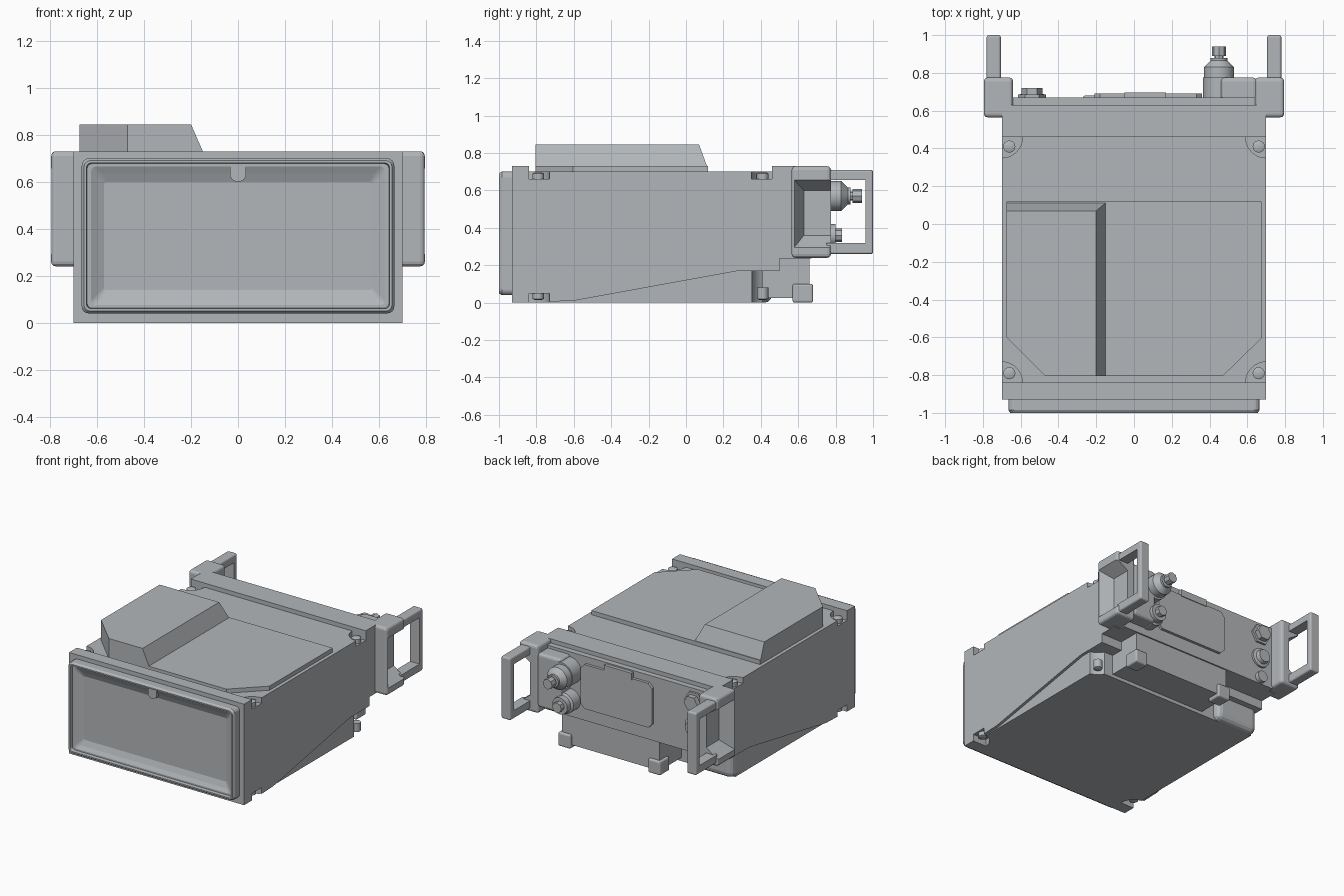
import bpy, bmesh, math
from mathutils import Vector

old = bpy.data.objects.get("Cube")
if old:
    bpy.data.objects.remove(old, do_unlink=True)

grey = bpy.data.materials.new("satin grey")
grey.use_nodes = True
colour = (0.45, 0.47, 0.49, 1)
grey.diffuse_color = colour
grey.node_tree.nodes["Principled BSDF"].inputs["Base Color"].default_value = colour


def loft(name, rings, smooth=False):
    """Skin a list of matching point rings and cap both ends."""
    bm = bmesh.new()
    loops = [[bm.verts.new(p) for p in ring] for ring in rings]
    n = len(loops[0])
    for a, b in zip(loops, loops[1:]):
        for i in range(n):
            j = (i + 1) % n
            bm.faces.new((a[i], a[j], b[j], b[i]))
    bm.faces.new(loops[0])
    bm.faces.new(loops[-1][::-1])
    bmesh.ops.recalc_face_normals(bm, faces=bm.faces)
    mesh = bpy.data.meshes.new(name)
    bm.to_mesh(mesh)
    bm.free()
    mesh.materials.append(grey)
    obj = bpy.data.objects.new(name, mesh)
    bpy.context.collection.objects.link(obj)
    if smooth:
        activate(obj)
        bpy.ops.object.shade_smooth_by_angle(angle=math.radians(30))
    return obj


def activate(obj):
    bpy.ops.object.select_all(action="DESELECT")
    obj.select_set(True)
    bpy.context.view_layer.objects.active = obj


def prism(name, pts, axis, lo, hi):
    def at(p, d):
        q = list(p)
        q.insert("xyz".index(axis), d)
        return Vector(q)
    return loft(name, [[at(p, d) for p in pts] for d in (lo, hi)])


def box(name, x, y, z, bevel=0):
    pts = [(x[0], y[0]), (x[1], y[0]), (x[1], y[1]), (x[0], y[1])]
    obj = prism(name, pts, "z", *z)
    if bevel:
        mod = obj.modifiers.new("Bevel", "BEVEL")
        mod.width, mod.segments = bevel, 3
        activate(obj)
        bpy.ops.object.modifier_apply(modifier=mod.name)
    return obj


def lathe(name, centre, profile, axis="y", sides=32):
    """Turn (distance, radius) pairs about an axis through centre."""
    rings = []
    for d, r in profile:
        ring = []
        for i in range(sides):
            t = math.tau * i / sides
            q = [centre[0] + r * math.cos(t), centre[1] + r * math.sin(t)]
            q.insert("xyz".index(axis), d)
            ring.append(q)
        rings.append(ring)
    return loft(name, rings, smooth=sides > 8)


def cut(target, cutter):
    mod = target.modifiers.new("Cut", "BOOLEAN")
    mod.operation, mod.object, mod.solver = "DIFFERENCE", cutter, "EXACT"
    activate(target)
    bpy.ops.object.modifier_apply(modifier=mod.name)
    bpy.data.objects.remove(cutter, do_unlink=True)


def rounded(y, hx, z0, z1, r):
    """Rounded rectangle facing front."""
    ring = []
    for k, (sx, top) in enumerate([(1, 1), (-1, 1), (-1, 0), (1, 0)]):
        cx, cz = sx * (hx - r), z1 - r if top else z0 + r
        for s in range(5):
            t = math.pi / 2 * (k + s / 4)
            ring.append((cx + r * math.cos(t), y, cz + r * math.sin(t)))
    return ring


# Housing: upper shell and slightly narrower wedge-shaped base
shell = prism("housing_shell", [(-0.9, 0), (-0.6, 0.01), (0.28, 0.17), (0.5, 0.17), (0.5, 0.235),
                                (0.63, 0.235), (0.63, 0.70), (-0.9, 0.70)], "x", -0.70, 0.70)
base = box("housing_base", (-0.68, 0.68), (-0.88, 0.41), (0, 0.25))
for sx in (-1, 1):
    for y in (-0.84, 0.46):
        cut(shell, lathe("cutter", (sx * 0.70, y), [(0.66, 0.11), (0.75, 0.11)], "z"))
    for part in (shell, base):
        cut(part, lathe("cutter", (sx * 0.70, -0.84), [(-0.05, 0.11), (0.05, 0.11)], "z"))
cut(base, lathe("cutter", (0.70, 0.46), [(-0.05, 0.11), (0.17, 0.11)], "z"))
box("front_flange", (-0.70, 0.70), (-0.93, -0.84), (0, 0.73))
box("rear_ridge", (-0.70, 0.70), (0.46, 0.63), (0.6, 0.73))
box("rear_corner_foot", (-0.69, -0.35), (0.3, 0.46), (0, 0.2), 0.04)

# Corner screws, top and bottom
for sx in (-1, 1):
    for y in (-0.79, 0.41):
        lathe("top_screw", (sx * 0.66, y), [(0.65, 0.032), (0.69, 0.032), (0.695, 0.022)], "z", 16)
        lathe("bottom_screw", (sx * 0.66, y), [(0.08, 0.03), (0.02, 0.03), (0.015, 0.02)], "z", 16)

# Front bezel with dished screen and top catch
loft("front_bezel", [
    rounded(-0.92, 0.665, 0.04, 0.70, 0.03), rounded(-0.985, 0.665, 0.04, 0.70, 0.03),
    rounded(-1.0, 0.655, 0.05, 0.69, 0.025), rounded(-1.0, 0.645, 0.06, 0.68, 0.02),
    rounded(-0.975, 0.642, 0.063, 0.677, 0.02), rounded(-0.975, 0.625, 0.075, 0.665, 0.02),
    rounded(-0.96, 0.60, 0.10, 0.635, 0.02), rounded(-0.945, 0.57, 0.14, 0.60, 0.01)])
catch = [(0.035 * math.cos(t), 0.635 + 0.035 * math.sin(t))
         for t in [math.pi + math.pi * i / 10 for i in range(11)]]
prism("screen_catch", catch + [(0.035, 0.67), (-0.035, 0.67)], "y", -0.98, -0.94)

# Raised top cover and tall block
prism("top_cover", [(-0.675, 0.118), (-0.675, -0.6), (-0.47, -0.805), (0.47, -0.805),
                    (0.675, -0.605), (0.675, 0.118)], "z", 0.69, 0.73)


def block_ring(x, y, z):
    return [(-0.675, y, z), (-0.675, -0.6, z), (-0.47, -0.805, z), (x, -0.805, z), (x, y, z)]


loft("top_block", [block_ring(-0.15, 0.118, 0.69), block_ring(-0.15, 0.112, 0.73),
                   block_ring(-0.2, 0.07, 0.845)])

# Rear panel, lower box and its hooks
box("rear_panel", (-0.65, 0.65), (0.6, 0.67), (0.235, 0.70))
box("lower_rear_box", (-0.25, 0.53), (0.38, 0.66), (0.025, 0.3))
for x in (-0.22, 0.50):
    box("lower_hook", (x - 0.05, x + 0.05), (0.57, 0.68), (0, 0.10), 0.012)
cover = prism("rear_cover", [(-0.21, 0.36), (-0.18, 0.33), (0.33, 0.33), (0.36, 0.36), (0.36, 0.62),
                             (0.33, 0.65), (-0.18, 0.65), (-0.21, 0.62)], "y", 0.66, 0.69)
box("cover_hinge", (-0.05, 0.17), (0.66, 0.695), (0.64, 0.69))

# Rear connectors
box("connector_block", (0.46, 0.65), (0.63, 0.775), (0.29, 0.68), 0.02)
lathe("connector_boss", (0.46, 0.57), [(0.63, 0.095), (0.775, 0.095)])
lathe("upper_connector", (0.45, 0.57), [(0.77, 0.08), (0.83, 0.08), (0.865, 0.045), (0.88, 0.045)])
lathe("upper_connector_tip", (0.45, 0.57), [(0.87, 0.025), (0.89, 0.025), (0.89, 0.037), (0.94, 0.037)], sides=8)
lathe("lower_connector", (0.45, 0.36), [(0.63, 0.075), (0.75, 0.075), (0.76, 0.06), (0.80, 0.06)])
lathe("lower_connector_tip", (0.45, 0.36), [(0.79, 0.037), (0.835, 0.037)], sides=8)
lathe("rear_nut", (-0.54, 0.61), [(0.66, 0.075), (0.685, 0.075), (0.685, 0.055), (0.72, 0.055)], sides=6)
lathe("rear_knob", (-0.54, 0.43), [(0.66, 0.07), (0.685, 0.07), (0.69, 0.05), (0.72, 0.045)])
lathe("rear_plug", (-0.54, 0.28), [(0.6, 0.04), (0.70, 0.04)])

# Side brackets with recessed outer faces, and rear handles
for side, s in (("left", 1), ("right", -1)):
    def span(a, b):
        return tuple(sorted((s * a, s * b)))

    bracket = box(side + "_bracket", span(0.64, 0.795), (0.565, 0.775), (0.24, 0.73), 0.02)
    recess = [[(s * x, y, z) for y, z in ((y0, z0), (0.9, z0), (0.9, z1), (y0, z1))]
              for x, y0, z0, z1 in ((0.80, 0.575, 0.29, 0.66), (0.705, 0.63, 0.36, 0.60))]
    cut(bracket, loft("cutter", recess))
    handle = box(side + "_handle", span(0.705, 0.78), (0.75, 1.0), (0.26, 0.71), 0.012)
    cut(handle, box("cutter", span(0.6, 0.9), (0.70, 0.96), (0.32, 0.655)))
